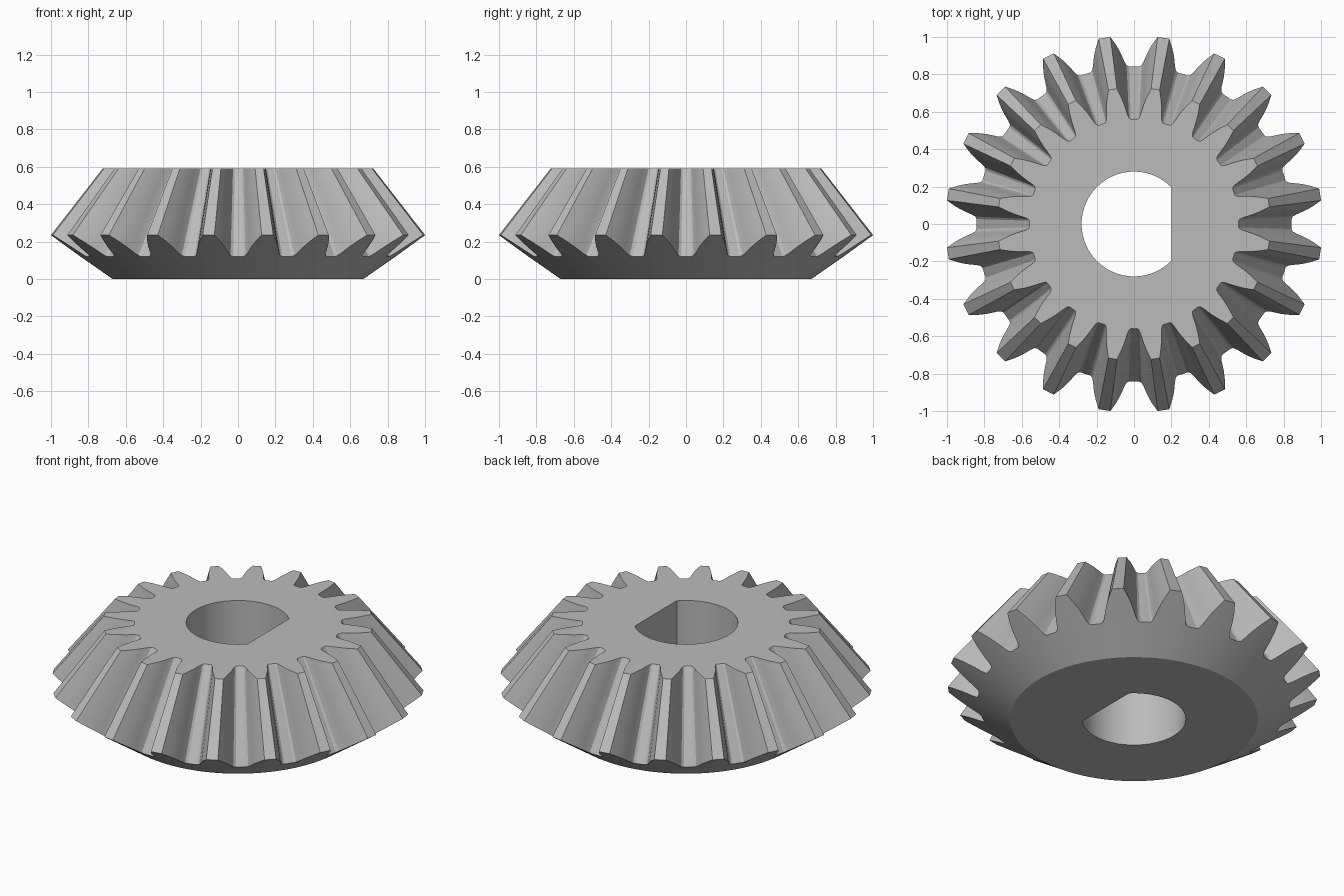
import bpy, bmesh, math

cube = bpy.data.objects.get("Cube")
if cube:
    bpy.data.objects.remove(cube, do_unlink=True)

TEETH = 20
BASE_R, TIP_R, TIP_Z = 0.67, 1.008, 0.235
TOP_Z, APEX_Z = 0.59, 1.52
BORE_R, FLAT_X = 0.28, 0.2

# Half a tooth gap: degrees from the gap centre, radius on the back cone
HALF_GAP = [(0, 0.843), (1.8, 0.843), (2.7, 0.85), (3.4, 0.87), (3.9, 0.892),
            (4.6, 0.922), (5.7, 0.962), (7.2, TIP_R)]


def steel_material():
    mat = bpy.data.materials.new("steel grey")
    colour = (0.5, 0.5, 0.5, 1)
    mat.diffuse_color = colour
    mat.use_nodes = True
    mat.node_tree.nodes["Principled BSDF"].inputs["Base Color"].default_value = colour
    return mat


def tooth_outline():
    """Angle and radius of every outline point around the back cone."""
    gap = [(-a, r) for a, r in reversed(HALF_GAP[1:])] + HALF_GAP
    gap.append((9, TIP_R * math.cos(math.radians(1.8))))
    step = 360 / TEETH
    return [(math.radians(i * step + a), r) for i in range(TEETH) for a, r in gap]


def bore_radius(angle):
    c = math.cos(angle)
    return min(BORE_R, FLAT_X / c) if c > 0 else BORE_R


def column(angle, r):
    """Radius and height from bore bottom, round the tooth, to bore top."""
    z = (r - BASE_R) * TIP_Z / (TIP_R - BASE_R)
    top_r = r * (APEX_Z - TOP_Z) / (APEX_Z - z)   # teeth converge on the apex
    bore = bore_radius(angle)
    return [(bore, 0), (BASE_R, 0), (r, z), (top_r, TOP_Z), (bore, TOP_Z)]


# Gear body: loft of the columns around the axis
bm = bmesh.new()
columns = []
for angle, r in tooth_outline():
    columns.append([bm.verts.new((rad * math.cos(angle), rad * math.sin(angle), z))
                    for rad, z in column(angle, r)])
for i, a in enumerate(columns):
    b = columns[(i + 1) % len(columns)]
    for j in range(len(a)):
        k = (j + 1) % len(a)
        bm.faces.new((a[j], b[j], b[k], a[k]))
bmesh.ops.recalc_face_normals(bm, faces=bm.faces[:])

mesh = bpy.data.meshes.new("bevel_gear")
bm.to_mesh(mesh)
bm.free()
mesh.materials.append(steel_material())
gear = bpy.data.objects.new("bevel_gear", mesh)
bpy.context.collection.objects.link(gear)

bpy.ops.object.select_all(action="DESELECT")
gear.select_set(True)
bpy.context.view_layer.objects.active = gear
bpy.ops.object.shade_smooth_by_angle(angle=math.radians(25))
